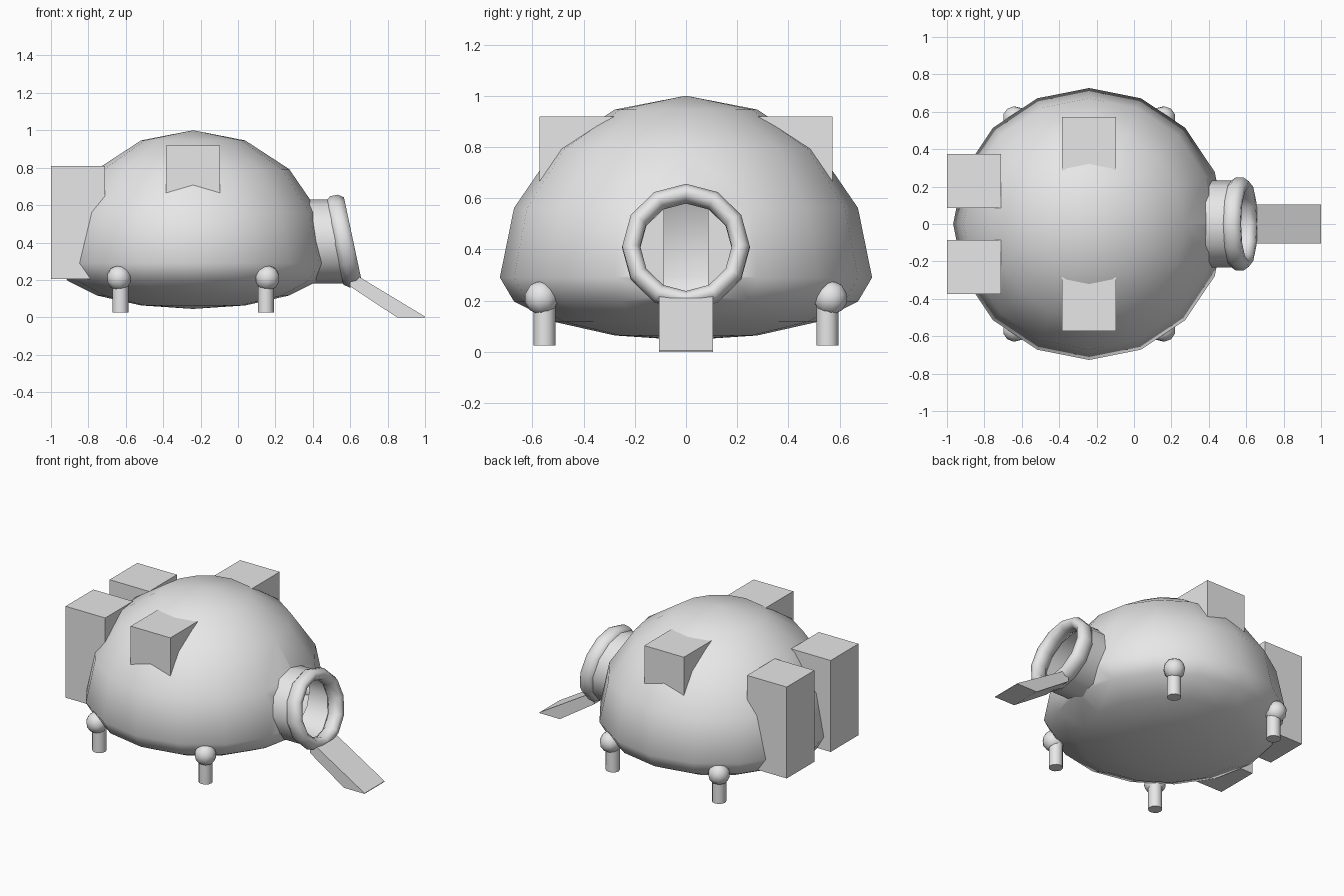
import bpy, bmesh
from math import cos, sin, pi, radians
from mathutils import Matrix

cube = bpy.data.objects.get("Cube")
if cube:
    bpy.data.objects.remove(cube, do_unlink=True)

GREY = (0.8, 0.8, 0.8, 1)
mat = bpy.data.materials.new("light_grey")
mat.use_nodes = True
mat.diffuse_color = GREY
mat.node_tree.nodes["Principled BSDF"].inputs["Base Color"].default_value = GREY

CX = -0.24      # dome axis
PORT_Z = 0.405  # height of the entry tunnel


def make(name, bm, smooth=None):
    """Turn a bmesh into an object, optionally smoothed by angle."""
    bmesh.ops.recalc_face_normals(bm, faces=bm.faces)
    mesh = bpy.data.meshes.new(name)
    bm.to_mesh(mesh)
    bm.free()
    mesh.materials.append(mat)
    ob = bpy.data.objects.new(name, mesh)
    bpy.context.collection.objects.link(ob)
    if smooth:
        smooth_object(ob, smooth)
    return ob


def smooth_object(ob, angle):
    bpy.ops.object.select_all(action='DESELECT')
    bpy.context.view_layer.objects.active = ob
    ob.select_set(True)
    bpy.ops.object.shade_smooth_by_angle(angle=radians(angle))


def box(name, lo, hi):
    bm = bmesh.new()
    bmesh.ops.create_cube(bm, size=1)
    for v in bm.verts:
        v.co = [(a + b) / 2 + c * (b - a) for a, b, c in zip(lo, hi, v.co)]
    return make(name, bm)


def lathe_x(profile, segments=12):
    """Revolve a closed (x, radius) profile about the x axis."""
    bm = bmesh.new()
    rings = []
    for i in range(segments):
        a = 2 * pi * i / segments
        rings.append([bm.verts.new((x, r * sin(a), r * cos(a))) for x, r in profile])
    n = len(profile)
    for i in range(segments):
        p, q = rings[i], rings[(i + 1) % segments]
        for j in range(n):
            k = (j + 1) % n
            bm.faces.new((p[j], p[k], q[k], q[j]))
    return bm


# Hollow dome: tall upper half, shallow lower half
bm = bmesh.new()
bmesh.ops.create_uvsphere(bm, u_segments=16, v_segments=8, radius=1)
for v in bm.verts:
    height = 0.71 if v.co.z > 0 else 0.245
    v.co = (CX + v.co.x * 0.727, v.co.y * 0.727, 0.29 + v.co.z * height)
dome = make("dome_body", bm)
shell = dome.modifiers.new("shell", 'SOLIDIFY')
shell.thickness = 0.012
shell.offset = -1

# Doorway cut through the shell
bm = bmesh.new()
bmesh.ops.create_cone(bm, cap_ends=True, segments=12, radius1=0.215, radius2=0.215, depth=0.6,
                      matrix=Matrix.Translation((0.5, 0, PORT_Z)) @ Matrix.Rotation(pi / 2, 4, 'Y'))
cutter = make("doorway_cutter", bm)
cutter.hide_render = True
cut = dome.modifiers.new("doorway", 'BOOLEAN')
cut.operation = 'DIFFERENCE'
cut.solver = 'EXACT'
cut.object = cutter
bpy.context.view_layer.objects.active = dome
for m in ("shell", "doorway"):
    bpy.ops.object.modifier_apply(modifier=m)
bpy.data.objects.remove(cutter, do_unlink=True)
smooth_object(dome, 60)

# Entry tunnel, with its outer end slanted to meet the collar
bm = lathe_x([(0.38, 0.232), (0.55, 0.232), (0.55, 0.205), (0.38, 0.205)])
for v in bm.verts:
    if v.co.x > 0.5:
        v.co.x -= 0.21 * v.co.z
    v.co.z = PORT_Z + v.co.z * 0.97
make("entry_tunnel", bm, 50)

# Tilted collar with a rounded section
section = [(0.054 * cos(pi * (i + 0.5) / 4), 0.214 + 0.038 * sin(pi * (i + 0.5) / 4)) for i in range(8)]
bm = lathe_x(section)
bm.transform(Matrix.Translation((0.565, 0, 0.408)) @ Matrix.Rotation(radians(-12), 4, 'Y'))
make("entry_collar", bm, 60)

# Ramp wedge lying on the ground
bm = bmesh.new()
side = [(0.6, 0.215), (0.65, 0.215), (1, 0.004), (1, 0), (0.85, 0), (0.6, 0.165)]
face = bm.faces.new([bm.verts.new((x, -0.105, z)) for x, z in side])
grown = bmesh.ops.extrude_face_region(bm, geom=[face])
for v in grown["geom"]:
    if isinstance(v, bmesh.types.BMVert):
        v.co.y = 0.105
make("ramp", bm)

# Equipment boxes and landing legs, mirrored left and right
for s, label in ((1, "left"), (-1, "right")):
    ys = sorted((s * 0.085, s * 0.375))
    box(f"{label}_rear_box", (-1, ys[0], 0.205), (-0.71, ys[1], 0.81))
    ys = sorted((s * 0.28, s * 0.572))
    box(f"{label}_side_box", (-0.385, ys[0], 0.32), (-0.095, ys[1], 0.918))

    for d, place in ((1, "front"), (-1, "rear")):
        x, y = CX + d * 0.389, s * 0.552
        bm = bmesh.new()
        bmesh.ops.create_cone(bm, cap_ends=True, segments=12, radius1=0.043, radius2=0.043, depth=0.185,
                              matrix=Matrix.Translation((x, y, 0.117)))
        make(f"{label}_{place}_leg", bm, 50)
        bm = bmesh.new()
        tilt = Matrix.Rotation(s * radians(-15), 4, 'X') @ Matrix.Rotation(d * radians(15), 4, 'Y')
        bmesh.ops.create_uvsphere(bm, u_segments=10, v_segments=6, radius=0.067,
                                  matrix=Matrix.Translation((x + d * 0.008, y + s * 0.012, 0.21)) @ tilt)
        make(f"{label}_{place}_leg_joint", bm, 70)
